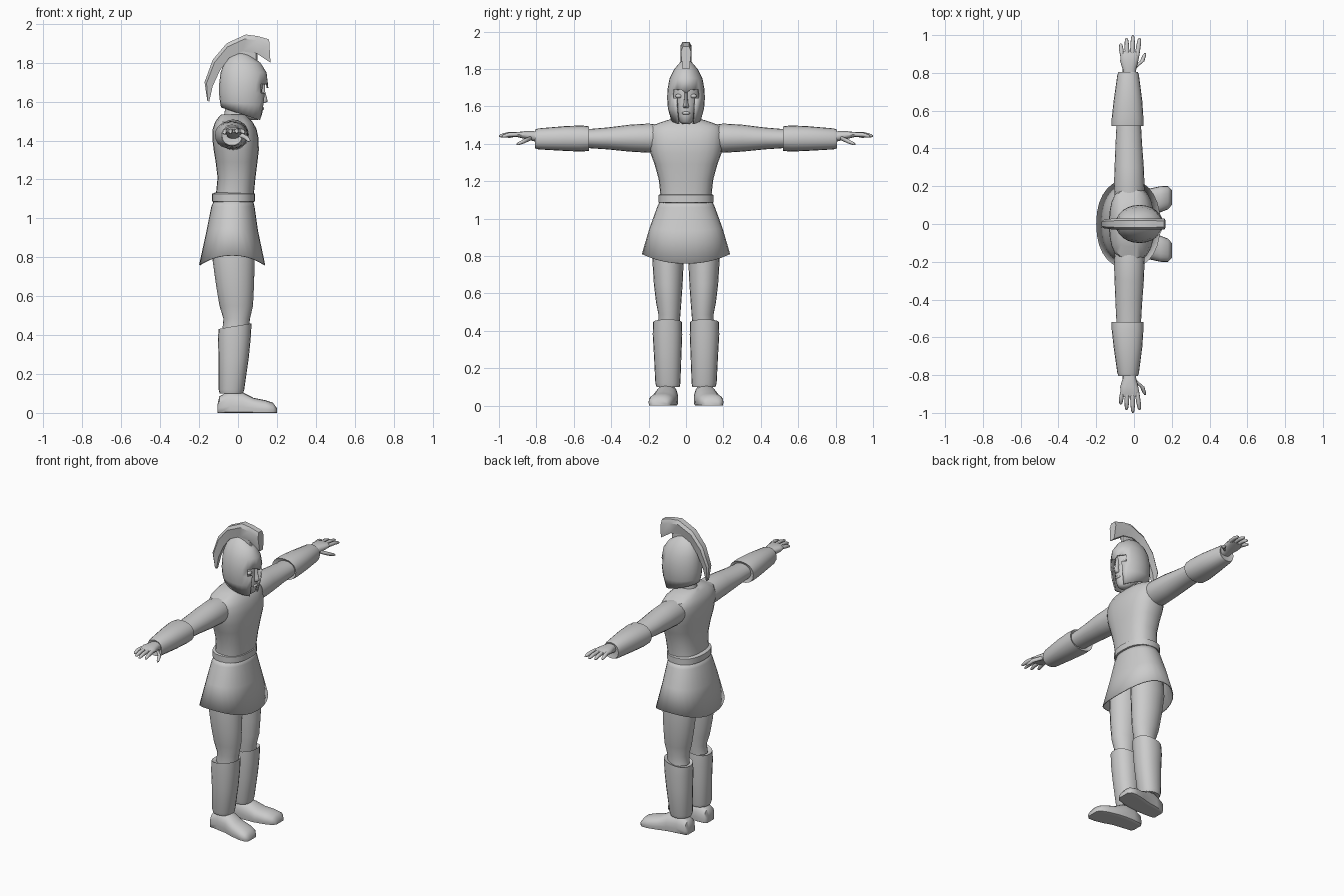
import bpy, bmesh, math
from mathutils import Vector

grey = bpy.data.materials.new("light grey")
grey.diffuse_color = (0.6, 0.6, 0.6, 1)
TAU = 2 * math.pi


def ring(axis, pos, a0, a1, b0, b1, n=20, p=1.0, lift=None):
    """Rounded section across an axis, given by its extents; p < 1 is boxier."""
    pts = []
    for i in range(n):
        c, s = math.cos(TAU * i / n), math.sin(TAU * i / n)
        a = (a0 + a1) / 2 + (a1 - a0) / 2 * math.copysign(abs(c) ** p, c)
        b = (b0 + b1) / 2 + (b1 - b0) / 2 * math.copysign(abs(s) ** p, s)
        q = pos + (lift(c, s) if lift else 0)
        pts.append({'x': (q, a, b), 'y': (a, q, b), 'z': (a, b, q)}[axis])
    return pts


def skin(name, rings, caps=True, mirror=False, solid=0, angle=40, drop=None):
    """Bridge successive rings into one part."""
    bm = bmesh.new()
    rows = [[bm.verts.new(v) for v in r] for r in rings]
    n = len(rows[0])
    for k in range(len(rows) - 1):
        for i in range(n):
            if drop and drop(k, i):
                continue
            j = (i + 1) % n
            bm.faces.new((rows[k][i], rows[k][j], rows[k + 1][j], rows[k + 1][i]))
    if caps is True or caps == "end":
        bm.faces.new(rows[-1])
    if caps is True:
        bm.faces.new(rows[0])
    bmesh.ops.delete(bm, geom=[v for v in bm.verts if not v.link_faces], context='VERTS')
    bmesh.ops.recalc_face_normals(bm, faces=bm.faces[:])
    me = bpy.data.meshes.new(name)
    bm.to_mesh(me)
    bm.free()
    me.materials.append(grey)
    for f in me.polygons:
        f.use_smooth = True
    me.set_sharp_from_angle(angle=math.radians(angle))
    ob = bpy.data.objects.new(name, me)
    bpy.context.collection.objects.link(ob)
    if solid:
        m = ob.modifiers.new("thickness", 'SOLIDIFY')
        m.thickness = solid
        m.offset = -1
    if mirror:
        m = ob.modifiers.new("mirror", 'MIRROR')
        m.use_axis = (False, True, False)
    return ob


def upright(name, rows, p=1.0, n=20, **kw):
    """Rows of z, x min, x max, half width."""
    return skin(name, [ring('z', z, x0, x1, -w, w, n, p) for z, x0, x1, w in rows], **kw)


def ball(name, c, r, mirror=False):
    rows = []
    for k in range(1, 8):
        t = math.pi * k / 8
        s, z = math.sin(t), c[2] - r[2] * math.cos(t)
        rows.append(ring('z', z, c[0] - r[0] * s, c[0] + r[0] * s,
                         c[1] - r[1] * s, c[1] + r[1] * s, 12))
    skin(name, rows, mirror=mirror, angle=60)


# Tunic body
upright("tunic_body", [(1.09, -.115, .08, .135), (1.14, -.112, .083, .138),
        (1.21, -.105, .09, .146), (1.29, -.115, .1, .168), (1.35, -.125, .107, .19),
        (1.41, -.132, .106, .2), (1.46, -.13, .095, .2), (1.495, -.118, .075, .187),
        (1.52, -.1, .05, .12), (1.535, -.085, .035, .07)], p=.8, n=24)
upright("neck", [(1.48, -.08, .04, .06), (1.54, -.07, .045, .05), (1.6, -.06, .06, .05)])

# Belt with softened rim
upright("belt", [(1.083, -.12, .075, .135), (1.087, -.134, .088, .146),
        (1.126, -.134, .088, .146), (1.132, -.12, .075, .135)], p=.85, n=24)

# Flared skirt with a hem that rises at the sides
hem = lambda amount: (lambda c, s: -amount * c * c)
skin("skirt", [ring('z', 1.1, -.12, .075, -.137, .137, 28, .9),
               ring('z', 1.06, -.137, .085, -.155, .155, 28, .9),
               ring('z', .95, -.162, .103, -.195, .195, 28, .9, hem(.015)),
               ring('z', .81, -.2, .14, -.236, .236, 28, .9, hem(.05))],
     caps=False, solid=.006)

# Legs
skin("thigh", [ring('z', z, *e) for z, *e in (
     (1.0, -.11, .06, .015, .145), (.9, -.13, .083, .01, .172), (.78, -.13, .086, .012, .18),
     (.65, -.112, .082, .018, .172), (.55, -.095, .077, .025, .16),
     (.485, -.075, .062, .03, .147), (.43, -.08, .055, .035, .15))], mirror=True)

tilt = lambda c, s: .015 * c
skin("shin_guard", [ring('z', .435, -.075, .055, .035, .155, 20, .9, tilt),
     ring('z', .446, -.1, .07, .022, .176, 20, .9, tilt),
     ring('z', .38, -.103, .065, .02, .178, 20, .9),
     ring('z', .28, -.1, .055, .024, .172, 20, .9),
     ring('z', .12, -.1, .032, .03, .164, 20, .9),
     ring('z', .1, -.094, .026, .034, .158, 20, .9)], mirror=True)

foot = []
for x, y0, y1, h in ((-.106, .06, .135, .04), (-.096, .048, .15, .085), (-.04, .042, .16, .115),
                     (.025, .042, .17, .105), (.08, .048, .187, .077), (.14, .062, .2, .065),
                     (.18, .078, .2, .052), (.2, .1, .18, .025)):
    foot.append([(a, b, max(c, 0)) for a, b, c in ring('x', x, y0, y1, -.4 * h, h, 20, .85)])
skin("shoe", foot, mirror=True, angle=50)

# Arms
skin("arm", [ring('y', y, *e) for y, *e in (
     (.13, -.1, .05, 1.36, 1.5), (.2, -.106, .056, 1.352, 1.508), (.3, -.103, .052, 1.358, 1.502),
     (.42, -.098, .043, 1.37, 1.487), (.54, -.092, .036, 1.378, 1.477))], mirror=True)
skin("forearm_guard", [ring('y', y, *e, 20, .9) for y, *e in (
     (.53, -.09, .03, 1.385, 1.475), (.518, -.118, .05, 1.362, 1.493),
     (.56, -.118, .05, 1.358, 1.498), (.65, -.108, .044, 1.362, 1.494),
     (.79, -.088, .026, 1.37, 1.482), (.806, -.082, .02, 1.376, 1.476),
     (.8, -.06, .005, 1.395, 1.46))], mirror=True)

# Hand with fingers and thumb
skin("palm", [ring('y', y, *e, 14, .8) for y, *e in (
     (.78, -.06, .01, 1.405, 1.465), (.82, -.06, .012, 1.415, 1.468),
     (.86, -.073, .022, 1.425, 1.468), (.9, -.072, .03, 1.435, 1.463),
     (.915, -.066, .025, 1.44, 1.458))], mirror=True)
digits = {"little_finger": ((-.061, .89, 1.45), (-.068, .925, 1.447), (-.07, .955, 1.437)),
          "ring_finger": ((-.036, .895, 1.451), (-.038, .945, 1.449), (-.04, .985, 1.439)),
          "middle_finger": ((-.009, .9, 1.451), (-.007, .955, 1.45), (-.006, 1.0, 1.441)),
          "index_finger": ((.017, .895, 1.45), (.024, .945, 1.448), (.03, .985, 1.439)),
          "thumb": ((.0, .825, 1.433), (.043, .862, 1.415), (.059, .905, 1.397))}
for name, path in digits.items():
    a, b, c = map(Vector, path)
    rows = []
    for v, r in ((a, .012), (b, .012), (b.lerp(c, .75), .009), (c, .004)):
        rows.append(ring('y', v.y, v.x - r, v.x + r, v.z - r, v.z + r, 8))
    skin(name, rows, mirror=True, angle=60)

# Face
upright("head", [(1.505, .06, .1, .02), (1.518, .02, .118, .034), (1.55, -.03, .127, .053),
        (1.6, -.065, .13, .068), (1.65, -.075, .124, .078), (1.69, -.075, .13, .08),
        (1.75, -.06, .11, .06)], angle=60)
upright("nose", [(1.592, .115, .138, .012), (1.6, .11, .152, .016), (1.615, .11, .15, .012),
        (1.65, .11, .14, .008), (1.69, .11, .138, .009)], n=8, angle=60)
ball("lips", (.124, 0, 1.564), (.011, .022, .009))
ball("eye", (.108, .038, 1.655), (.014, .02, .012), mirror=True)

# Helmet shell, cut away over the eyes and between the cheek guards
brow = lambda c, s: -.02 if c > .99 else 0
shell = []
for z, x0, x1, w, lift in (
        (1.85, -.0, .03, .01, None), (1.835, -.035, .065, .032, None),
        (1.8, -.07, .115, .062, None), (1.75, -.09, .147, .088, None),
        (1.69, -.097, .156, .099, brow), (1.645, -.098, .155, .101, None),
        (1.59, -.093, .146, .097, lambda c, s: -.01 * c),
        (1.535, -.087, .128, .082, lambda c, s: -.035 * c)):
    shell.append(ring('z', z, x0, x1, -w, w, 24, 1, lift))


def face_gap(k, i):
    side = min(i, 23 - i)
    return side < {4: 3, 5: 2, 6: 2}.get(k, 0)


shell = shell[::-1]
skin("helmet", shell, caps="end", solid=.008, drop=lambda k, i: face_gap(6 - k, i))

# Crest and its mount: outer x,z then inner x,z and half width
crest = []
for ox, oz, ix, iz, w in (
        (-.158, 1.605, -.148, 1.6, .012), (-.172, 1.7, -.13, 1.68, .022),
        (-.13, 1.815, -.093, 1.76, .028), (-.058, 1.9, -.045, 1.825, .03),
        (.04, 1.945, .025, 1.858, .03), (.1, 1.937, .095, 1.848, .029),
        (.16, 1.92, .167, 1.8, .028)):
    m = .25
    mx, mz = ox + (ix - ox) * m, oz + (iz - oz) * m
    crest.append([(ix, -w * .65, iz), (mx, -w, mz), (ox, -w * .6, oz),
                  (ox, w * .6, oz), (mx, w, mz), (ix, w * .65, iz)])
skin("crest", crest, angle=35)
upright("crest_mount", [(1.79, -.03, .1, .014), (1.87, -.02, .1, .014)], n=10, p=.6)
